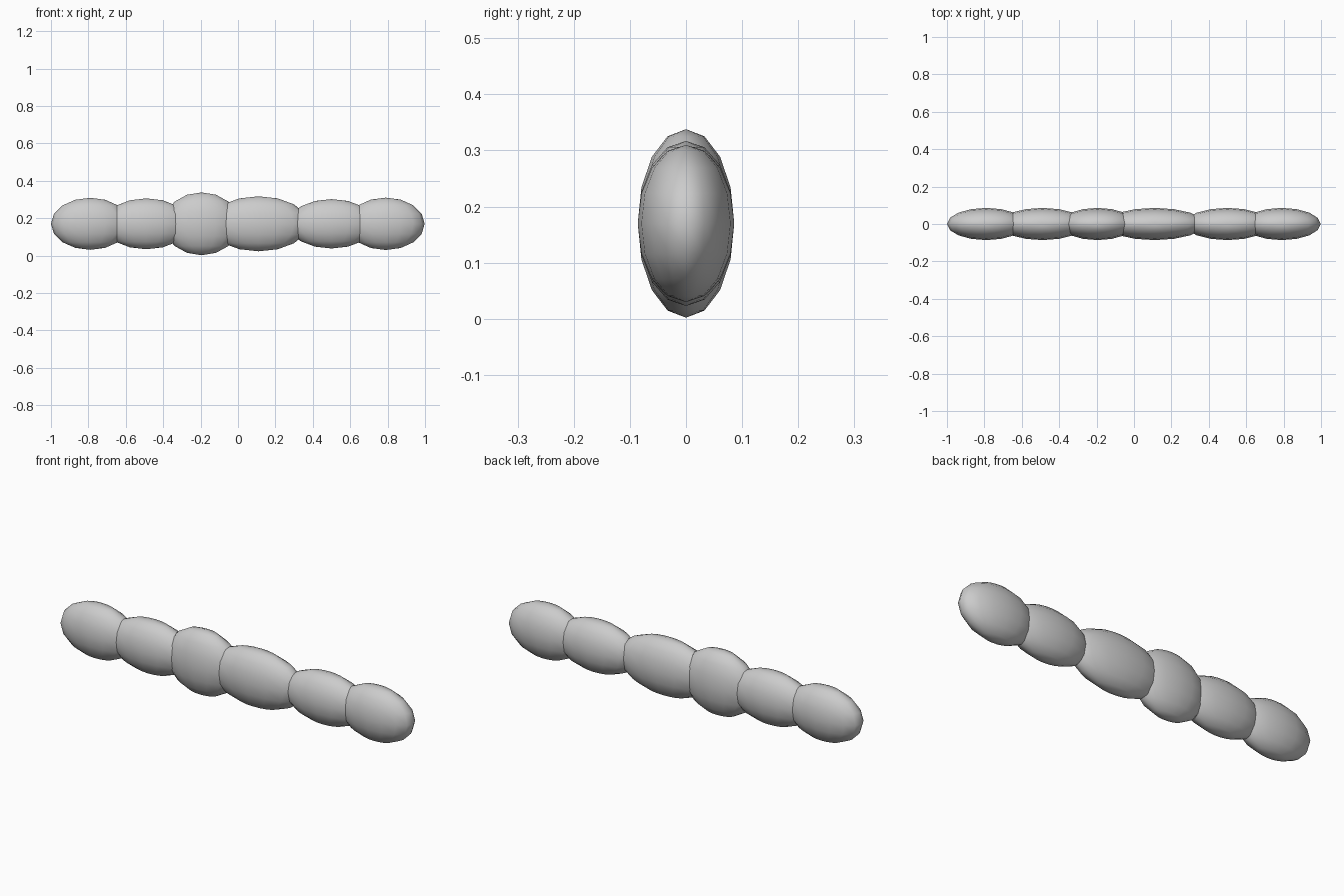
import bpy

if "Cube" in bpy.data.objects:
    bpy.data.objects.remove(bpy.data.objects["Cube"])

# one flat colour
grey = bpy.data.materials.new("light grey")
grey.diffuse_color = (0.6, 0.6, 0.6, 1)
grey.use_nodes = True
grey.node_tree.nodes["Principled BSDF"].inputs["Base Color"].default_value = grey.diffuse_color

DEPTH = 0.086      # half thickness shared by all lobes
MID_Z = 0.17       # height of the row's centre line

# lobes from left to right: centre x, half length, half height
lobes = [
    (-0.79, 0.21, 0.139),
    (-0.49, 0.232, 0.136),
    (-0.195, 0.203, 0.168),
    (0.11, 0.268, 0.147),
    (0.50, 0.232, 0.132),
    (0.79, 0.208, 0.140),
]

# row of overlapping stretched spheres
for i, (x, half_length, half_height) in enumerate(lobes, 1):
    bpy.ops.mesh.primitive_uv_sphere_add(segments=16, ring_count=8, radius=1,
                                         location=(x, 0, MID_Z))
    lobe = bpy.context.object
    lobe.name = f"lobe_{i}"
    lobe.scale = (half_length, DEPTH, half_height)
    bpy.ops.object.transform_apply(location=False, rotation=False, scale=True)
    bpy.ops.object.shade_smooth()
    lobe.data.materials.append(grey)
